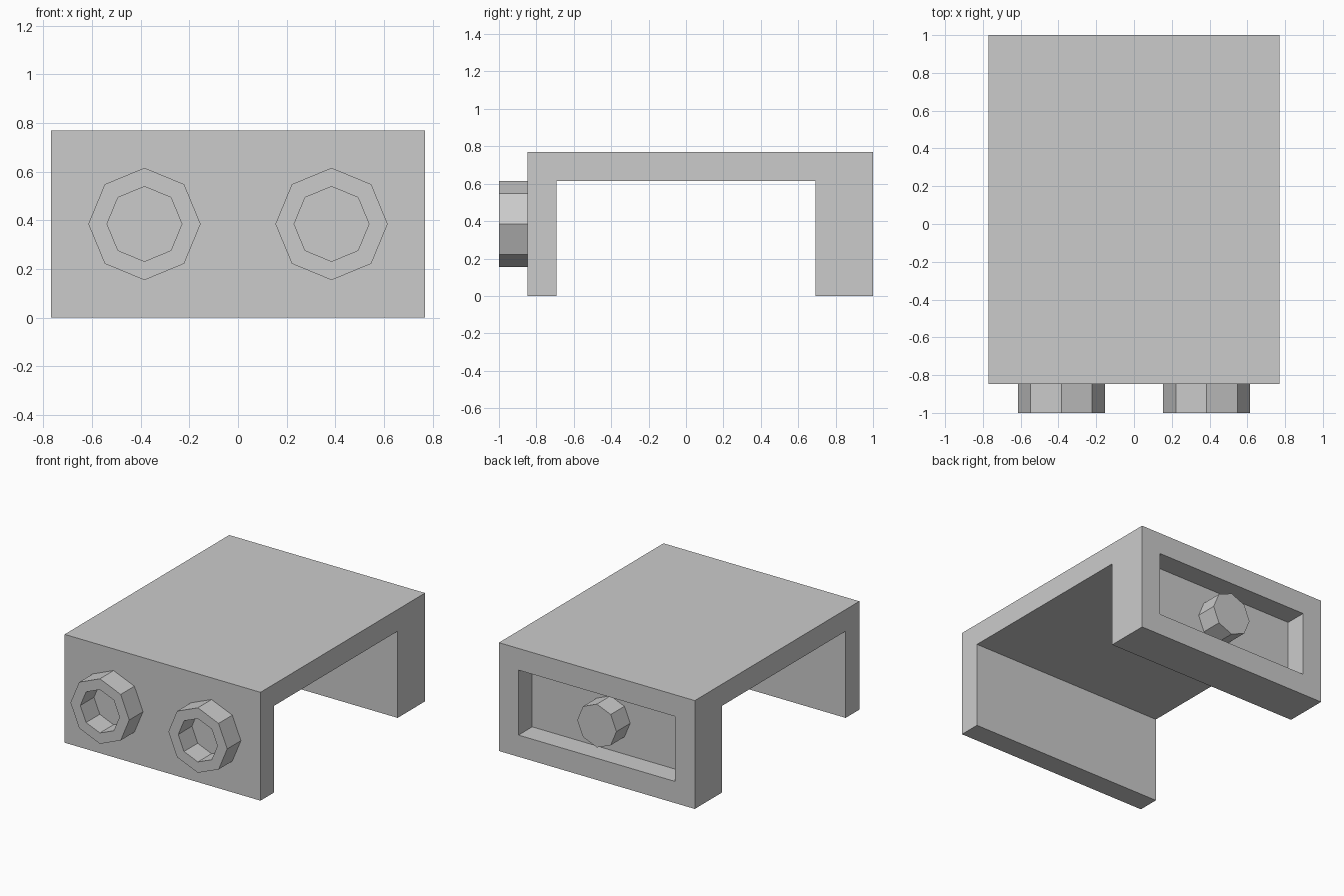
import bpy
import bmesh
from math import pi
from mathutils import Matrix

cube = bpy.data.objects.get("Cube")
if cube:
    bpy.data.objects.remove(cube, do_unlink=True)

U = 2 / 13            # wall thickness module
HALF_W = 5 * U
HEIGHT = 5 * U
FRONT = -5.5 * U      # outer plane of the front wall
BACK = 6.5 * U        # outer plane of the back wall

grey = bpy.data.materials.new("light_grey")
grey.use_nodes = True
colour = (0.6, 0.6, 0.6, 1)
grey.diffuse_color = colour
grey.node_tree.nodes["Principled BSDF"].inputs["Base Color"].default_value = colour


def finish(bm, name):
    """Turn a bmesh into a flat-shaded grey object."""
    mesh = bpy.data.meshes.new(name)
    bm.to_mesh(mesh)
    bm.free()
    mesh.materials.append(grey)
    obj = bpy.data.objects.new(name, mesh)
    bpy.context.collection.objects.link(obj)
    return obj


def face_toward(bm, sign):
    """Return the face lying furthest along y in the given direction."""
    return max(bm.faces, key=lambda f: sign * f.calc_center_median().y)


def octagon(x, y):
    """Eight-sided peg along y, with a corner pointing straight up."""
    bm = bmesh.new()
    place = Matrix.Translation((x, y, HEIGHT / 2)) @ Matrix.Rotation(pi / 2, 4, "X")
    return bm, place


# Bracket body: upside-down U profile swept across the width
bm = bmesh.new()
profile = [(FRONT, 0), (FRONT, HEIGHT), (BACK, HEIGHT), (BACK, 0),
           (BACK - 2 * U, 0), (BACK - 2 * U, HEIGHT - U),
           (FRONT + U, HEIGHT - U), (FRONT + U, 0)]
side = bm.faces.new([bm.verts.new((-HALF_W, y, z)) for y, z in profile])
swept = bmesh.ops.extrude_face_region(bm, geom=[side])["geom"]
bmesh.ops.translate(bm, vec=(2 * HALF_W, 0, 0),
                    verts=[v for v in swept if isinstance(v, bmesh.types.BMVert)])
bmesh.ops.recalc_face_normals(bm, faces=bm.faces[:])

# Rectangular recess in the back wall
panel = face_toward(bm, 1)
bmesh.ops.inset_region(bm, faces=[panel], thickness=U, use_even_offset=True)
floor = bmesh.ops.extrude_discrete_faces(bm, faces=[panel])["faces"][0]
bmesh.ops.translate(bm, vec=(0, -U, 0), verts=floor.verts[:])
finish(bm, "bracket_body")


def stud(name, x, y, radius, hole_radius=0):
    """Octagonal stud; open tube if a hole radius is given."""
    bm, place = octagon(x, y)
    loops = []
    for r in (radius, hole_radius):
        if r:
            for end in (-U / 2, U / 2):
                ring = bmesh.ops.create_circle(bm, segments=8, radius=r,
                                               matrix=place @ Matrix.Translation((0, 0, end)))
                loops.append(ring["verts"])

    def bridge(a, b):
        for i in range(8):
            j = (i + 1) % 8
            bm.faces.new((a[i], a[j], b[j], b[i]))

    bridge(loops[0], loops[1])
    if hole_radius:
        bridge(loops[1], loops[3])
        bridge(loops[3], loops[2])
        bridge(loops[2], loops[0])
    else:
        bm.faces.new(loops[0])
        bm.faces.new(loops[1])
    bmesh.ops.recalc_face_normals(bm, faces=bm.faces[:])
    # Drop the end hidden against the wall
    hidden = [f for f in bm.faces if abs(f.normal.y) > 0.9
              and (f.calc_center_median().y - y) * y < 0]
    bmesh.ops.delete(bm, geom=hidden, context="FACES")
    finish(bm, name)


# Hollow studs on the front, solid peg inside the back recess
for label, sign in (("left", 1), ("right", -1)):
    stud(f"front_stud_{label}", sign * 2.5 * U, FRONT - U / 2, 1.5 * U, U)
stud("back_peg", 0, BACK - U / 2, U)
